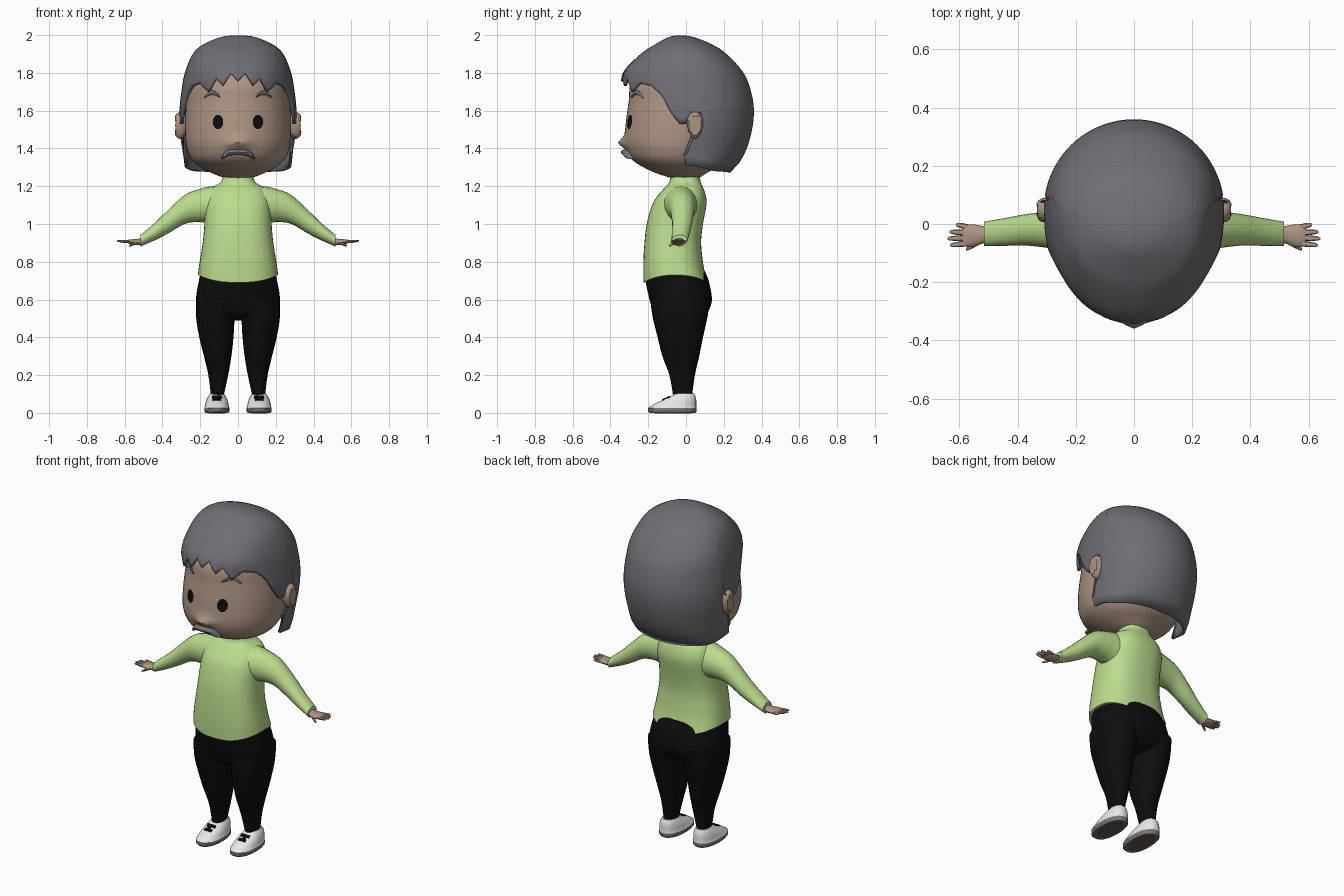
import bpy, bmesh, math
from mathutils import Vector

cube = bpy.data.objects.get("Cube")
if cube:
    bpy.data.objects.remove(cube, do_unlink=True)


def material(name, rgb, rough=0.8):
    m = bpy.data.materials.new(name)
    m.use_nodes = True
    m.diffuse_color = (*rgb, 1)
    bsdf = m.node_tree.nodes["Principled BSDF"]
    bsdf.inputs["Base Color"].default_value = (*rgb, 1)
    bsdf.inputs["Roughness"].default_value = rough
    return m


SKIN = material("skin", (0.42, 0.30, 0.23))
HAIR = material("grey hair", (0.16, 0.155, 0.175))
GREEN = material("green knit", (0.50, 0.72, 0.27))
BLACK = material("black", (0.004, 0.004, 0.004))
WHITE = material("white shoe", (0.85, 0.85, 0.85))
SOLE = material("grey sole", (0.18, 0.18, 0.19))
BROWN = material("brown tread", (0.13, 0.09, 0.07))
parts = []
SIDES = (("left", 1), ("right", -1))


def add_object(name, bm, mats):
    bmesh.ops.recalc_face_normals(bm, faces=bm.faces)
    mesh = bpy.data.meshes.new(name)
    bm.to_mesh(mesh)
    bm.free()
    for m in mats:
        mesh.materials.append(m)
    obj = bpy.data.objects.new(name, mesh)
    bpy.context.collection.objects.link(obj)
    parts.append(obj)
    return obj


def resample(rows, n=4):
    """Catmull-Rom smoothing of a list of tuples."""
    out = []
    for i in range(len(rows) - 1):
        a, b, c, d = (rows[max(i - 1, 0)], rows[i], rows[i + 1],
                      rows[min(i + 2, len(rows) - 1)])
        for k in range(n):
            t = k / n
            out.append(tuple(q + 0.5 * t * (r - p + t * (2 * p - 5 * q + 4 * r - s
                             + t * (3 * (q - r) + s - p)))
                             for p, q, r, s in zip(a, b, c, d)))
    return out + [rows[-1]]


def lookup(rows, key):
    """Linear reading of a table sorted by its first column."""
    if key <= rows[0][0]:
        return rows[0]
    for a, b in zip(rows, rows[1:]):
        if key <= b[0]:
            t = (key - a[0]) / (b[0] - a[0])
            return tuple(p + (q - p) * t for p, q in zip(a, b))
    return rows[-1]


def spow(v, p):
    return math.copysign(abs(v) ** p, v)


def loft(name, rings, mats, side=1, cap=True):
    bm = bmesh.new()
    vs = [[bm.verts.new((p[0] * side, p[1], p[2])) for p in r] for r in rings]
    n = len(vs[0])
    for a, b in zip(vs, vs[1:]):
        for i in range(n):
            bm.faces.new((a[i], a[(i + 1) % n], b[(i + 1) % n], b[i]))
    if cap:
        bm.faces.new(vs[0])
        bm.faces.new(vs[-1])
    return add_object(name, bm, mats)


def upright(rows, n=32, p=1.0, cx=0.0):
    """Rings from rows of (z, half width, front y, back y)."""
    angles = [math.tau * i / n for i in range(n)]
    return [[Vector((cx + w * spow(math.sin(a), p),
                     (f + b) / 2 - (b - f) / 2 * spow(math.cos(a), p), z))
             for a in angles] for z, w, f, b in rows]


def sideways(rows, n=16):
    """Rings from rows of (x, y, z, y radius, z radius)."""
    angles = [math.tau * i / n for i in range(n)]
    return [[Vector((x, y + ry * math.cos(a), z + rz * math.sin(a)))
             for a in angles] for x, y, z, ry, rz in rows]


# Head, with a small nose pulled out of the face
head_rows = resample([
    (1.235, .04, -.05, .05), (1.25, .09, -.10, .08), (1.27, .14, -.16, .11),
    (1.30, .20, -.225, .16), (1.34, .245, -.285, .20), (1.39, .268, -.315, .24),
    (1.45, .278, -.325, .26), (1.55, .28, -.317, .29), (1.65, .272, -.303, .30),
    (1.75, .255, -.288, .28), (1.85, .20, -.19, .20), (1.90, .10, -.10, .10)])


def face_y(x, z):
    _, w, f, b = lookup(head_rows, z)
    return (f + b) / 2 - (b - f) / 2 * math.sqrt(1 - (x / w) ** 2)


rings = upright(head_rows, 56)
for v in (v for r in rings for v in r if v.y < 0):
    v.y -= .036 * math.exp(-(v.x / .05) ** 2 - ((v.z - 1.43) / .025) ** 2)
loft("head", rings, [SKIN])
loft("neck", upright([(1.18, .07, -.07, .06), (1.28, .07, -.07, .06)], 20), [SKIN])

# Eyes, eyebrows and ears
brow = resample([(.095, 1.675, .005), (.13, 1.695, .011), (.155, 1.69, .010), (.18, 1.668, .003)], 3)
for label, s in SIDES:
    bm = bmesh.new()
    rim = []
    for i in range(14):
        a = math.tau * i / 14
        x, z = .106 + .028 * math.cos(a), 1.54 + .038 * math.sin(a)
        rim.append(bm.verts.new((s * x, face_y(x, z) - .004, z)))
    bm.faces.new(rim)
    bmesh.ops.poke(bm, faces=bm.faces[:])
    add_object(label + "_eye", bm, [BLACK])
    loft(label + "_eyebrow", sideways([(x, face_y(x, z) - .002, z, .008, r)
                                       for x, z, r in brow], 8), [HAIR], s)
    bm = bmesh.new()
    bmesh.ops.create_uvsphere(bm, u_segments=18, v_segments=12, radius=1)
    for v in bm.verts:
        taper = 1 + .2 * v.co.z
        dent = .012 if v.co.x > .75 else 0
        v.co = (s * (.305 + .04 * v.co.x - dent), .048 + .042 * v.co.y * taper,
                1.522 + .072 * v.co.z)
    add_object(label + "_ear", bm, [SKIN])

# Moustache
half = [(0, 1.38, .016), (.05, 1.377, .016), (.07, 1.365, .018), (.09, 1.348, .004)]
tache = resample([(-x, z, r) for x, z, r in half[:0:-1]] + half, 3)
loft("moustache", sideways([(x, face_y(x, z) - .014, z, .02, r) for x, z, r in tache], 10), [HAIR])

# Hair shell: columns run from the crown to a jagged lower edge
# rows: (depth below crown, half width, front y, back y, middle y)
hair_rows = resample([
    (0, 0, -.03, -.03, -.03), (.01, .09, -.09, .04, -.02), (.05, .185, -.165, .14, 0),
    (.10, .24, -.24, .215, .02), (.20, .282, -.335, .305, .05), (.30, .30, -.34, .345, .05),
    (.40, .31, -.34, .36, .05), (.50, .306, -.34, .35, .05), (.60, .292, -.34, .322, .05),
    (.68, .285, -.34, .28, .05), (.74, .272, -.34, .22, .05)], 5)
# lower edge: (angle from the front, height)
edge = [(0, 1.755), (8, 1.80), (16, 1.73), (24, 1.77), (32, 1.70), (44, 1.745), (56, 1.73),
        (66, 1.68), (74, 1.58), (80, 1.53), (84, 1.53), (88, 1.58), (96, 1.58),
        (100, 1.31), (130, 1.28), (180, 1.27)]
rings = []
for k in range(1, 25):
    ring = []
    for deg in range(-180, 180, 4):
        low = lookup(edge, abs(deg))[1]
        depth = (2 - low) * (k / 24) ** 1.7
        _, w, f, b, c = lookup(hair_rows, depth)
        ang = abs(deg)
        if ang > 97:  # hair behind the ears sweeps forward
            ang = 180 - (180 - ang) * (1 + .2 * min(max((depth - .45) / .2, 0), 1))
        a = math.radians(ang)
        reach = (c - f) if ang < 90 else (b - c)
        y = c - reach * spow(math.cos(a), .88 if ang < 90 else 1)
        ring.append(Vector((math.copysign(w * math.sin(a), deg), y, 2 - depth)))
    rings.append(ring)
hair = loft("hair", rings, [HAIR], cap=False)
bm = bmesh.new()
bm.from_mesh(hair.data)
bm.verts.ensure_lookup_table()
bm.faces.new([bm.verts[i] for i in range(len(rings[0]))])
bmesh.ops.recalc_face_normals(bm, faces=bm.faces)
if max(bm.faces, key=lambda f: f.calc_center_median().z).normal.z < 0:
    bmesh.ops.reverse_faces(bm, faces=bm.faces)
bm.to_mesh(hair.data)
bm.free()
shell = hair.modifiers.new("thickness", "SOLIDIFY")
shell.thickness, shell.offset = .016, -1

# Sweater with a curved hem and a short collar
rings = upright(resample([
    (.73, .213, -.225, .115), (.80, .203, -.226, .092), (.90, .187, -.22, .08),
    (1.0, .178, -.208, .09), (1.1, .175, -.18, .108), (1.15, .165, -.15, .105),
    (1.19, .14, -.115, .092), (1.215, .10, -.092, .08), (1.235, .085, -.085, .075),
    (1.265, .08, -.08, .072)]), 40, .8)
for r in rings:
    for i, v in enumerate(r):
        if v.z < .85:
            v.z -= .04 * math.cos(math.tau * i / 40) ** 2 * (.85 - v.z) / .12
loft("sweater_body", rings, [GREEN])

# Sleeves and hands
sleeve = resample([(.06, -.03, 1.10, .09, .09), (.13, -.03, 1.10, .09, .10),
                   (.20, -.025, 1.098, .078, .088), (.28, -.02, 1.078, .065, .077),
                   (.37, -.02, 1.012, .054, .062), (.44, -.027, .96, .048, .046),
                   (.515, -.034, .912, .042, .031)])
palm = resample([(.49, -.035, .915, .026, .02), (.52, -.037, .905, .03, .018),
                 (.555, -.04, .905, .039, .015), (.58, -.04, .907, .037, .01),
                 (.59, -.04, .908, .03, .005)], 2)
fingers = (("little", .565, -.012, .612, -.002, .909), ("ring", .57, -.03, .634, -.027, .911),
           ("middle", .57, -.048, .641, -.05, .911), ("index", .565, -.066, .632, -.073, .911),
           ("thumb", .53, -.06, .578, -.087, .884))
for label, s in SIDES:
    loft(label + "_sleeve", sideways(sleeve, 20), [GREEN], s)
    loft(label + "_palm", sideways(palm, 14), [SKIN], s)
    for name, x0, y0, x1, y1, z1 in fingers:
        rows = [(x0 + (x1 - x0) * t, y0 + (y1 - y0) * t, .905 + (z1 - .905) * t, r, r * .8)
                for t, r in ((0, .010), (.5, .010), (.9, .007), (1, .003))]
        loft(f"{label}_{name}_finger", sideways(rows, 8), [SKIN], s)

# Trousers: hips and two tapering legs
loft("trouser_hips", upright(resample([
    (.49, .05, -.10, .05), (.52, .15, -.165, .105), (.57, .215, -.185, .132),
    (.62, .221, -.198, .136), (.70, .207, -.214, .12), (.75, .197, -.212, .10)]), 36, .85), [BLACK])
# rows: (z, outer x, inner x, front y, back y)
leg = [(.09, .143, .076, -.068, .032), (.2, .157, .052, -.088, .047), (.3, .18, .035, -.125, .07),
       (.4, .205, .024, -.15, .09), (.5, .221, .017, -.175, .112), (.6, .222, 0, -.19, .13)]
for label, s in SIDES:
    rings = []
    for z, o, i, f, b in resample(leg):
        rings += upright([(z, (o - i) / 2, f, b)], 24, .9, (o + i) / 2)
    loft(label + "_trouser_leg", rings, [BLACK], s)

# Shoes: white upper above a grey sole, brown tread below, black laces
shoe = [(0, .060, -.193, .05), (.008, .066, -.2, .056), (.027, .066, -.2, .056),
        (.030, .064, -.196, .055), (.05, .061, -.165, .055), (.07, .055, -.12, .054),
        (.09, .045, -.078, .05), (.102, .037, -.06, .042)]
tread = [(-.002, .044, -.165, .03), (.002, .044, -.165, .03)]
for label, s in SIDES:
    obj = loft(label + "_shoe", upright(shoe, 28, .88, .112), [WHITE, SOLE], s)
    for f in obj.data.polygons:
        f.material_index = 1 if f.center.z < .028 else 0
    loft(label + "_tread", upright(tread, 24, .9, .112), [BROWN], s)
    # each lace: centre x offset, start y, end y, half width
    for k, (dx, y0, y1, hw) in enumerate(((0, -.098, -.085, .026), (0, -.128, -.115, .022),
                                          (.004, -.118, -.095, .009))):
        bm = bmesh.new()
        quad = [bm.verts.new((s * (.112 + dx + x), y, .0785 + (y + .1) * .445 + .006))
                for x, y in ((-hw, y0), (hw, y0), (hw, y1), (-hw, y1))]
        face = bm.faces.new(quad)
        geo = bmesh.ops.extrude_face_region(bm, geom=[face])["geom"]
        low = [g for g in geo if isinstance(g, bmesh.types.BMVert)]
        bmesh.ops.translate(bm, verts=low, vec=(0, 0, -.009))
        add_object(f"{label}_lace_{k + 1}", bm, [BLACK])

# Smooth shading with crisp edges
for o in bpy.context.selected_objects:
    o.select_set(False)
for o in parts:
    o.select_set(True)
bpy.context.view_layer.objects.active = parts[0]
bpy.ops.object.shade_smooth_by_angle(angle=math.radians(40))
